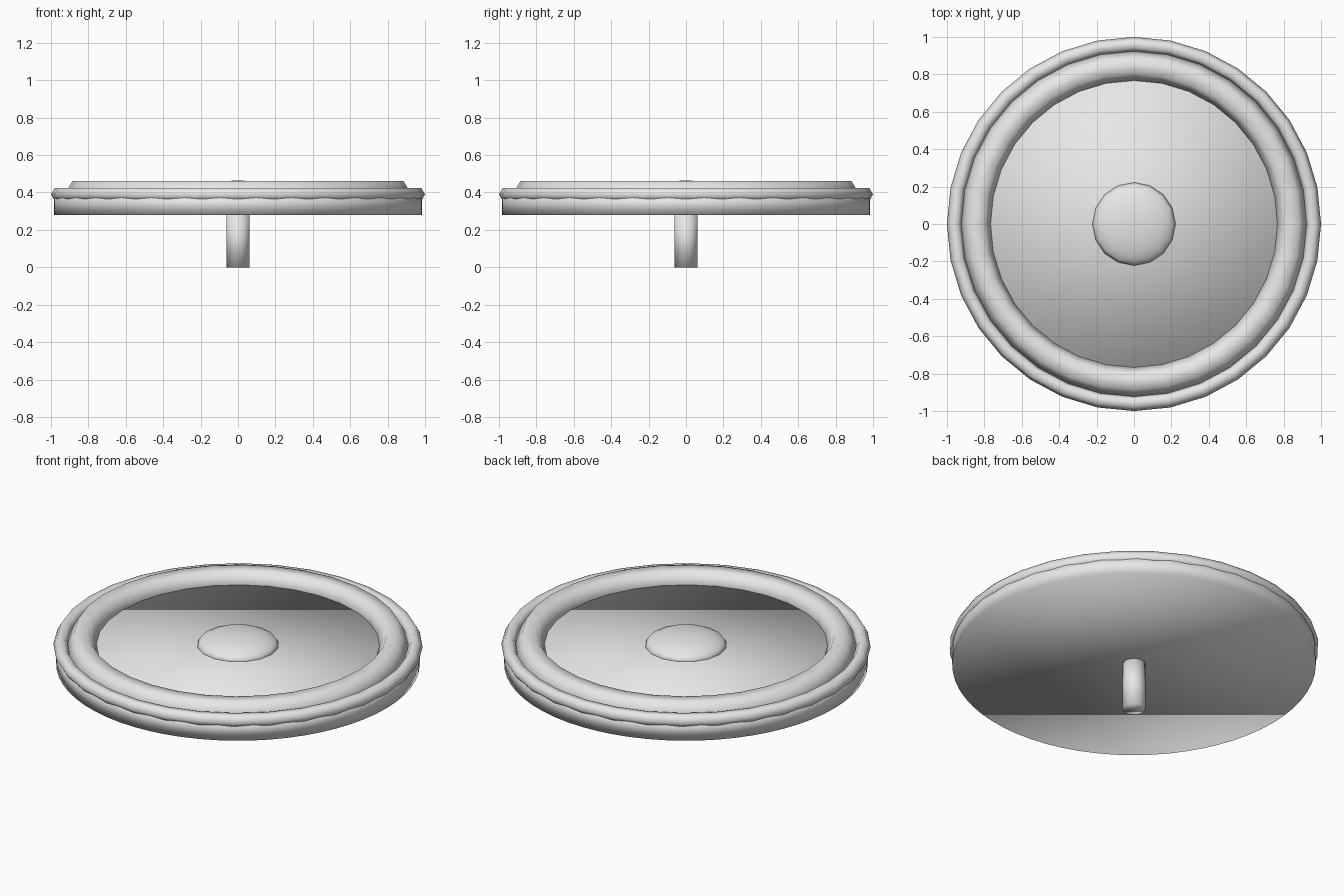
import bpy

old = bpy.data.objects.get("Cube")
if old:
    bpy.data.objects.remove(old, do_unlink=True)

# One plain grey material for every part
grey = bpy.data.materials.new("light_grey")
grey.use_nodes = True
grey.diffuse_color = (0.8, 0.8, 0.8, 1)
grey.node_tree.nodes["Principled BSDF"].inputs["Base Color"].default_value = (0.8, 0.8, 0.8, 1)


def finish(name):
    """Name the new part, colour it and shade it fully smooth."""
    part = bpy.context.object
    part.name = name
    part.data.materials.append(grey)
    part.data.polygons.foreach_set("use_smooth", [True] * len(part.data.polygons))
    return part


def cylinder(name, radius, bottom, top, sides):
    bpy.ops.mesh.primitive_cylinder_add(
        vertices=sides, radius=radius, depth=top - bottom,
        location=(0, 0, (bottom + top) / 2))
    return finish(name)


def ring(name, major, minor, z):
    bpy.ops.mesh.primitive_torus_add(
        major_radius=major, minor_radius=minor,
        major_segments=32, minor_segments=6, location=(0, 0, z))
    return finish(name)


# Disc body and the stem beneath it
cylinder("disc_body", 0.985, 0.28, 0.395, 64)
cylinder("stem", 0.062, 0, 0.30, 32)

# Rolled rings around the rim
ring("outer_ring", 0.96, 0.04, 0.39)
ring("inner_ring", 0.845, 0.08, 0.392)

# Shallow central dome
bpy.ops.mesh.primitive_uv_sphere_add(segments=16, ring_count=8, radius=1,
                                     location=(0, 0, 0.395))
dome = finish("center_dome")
dome.scale = (0.222, 0.222, 0.07)
